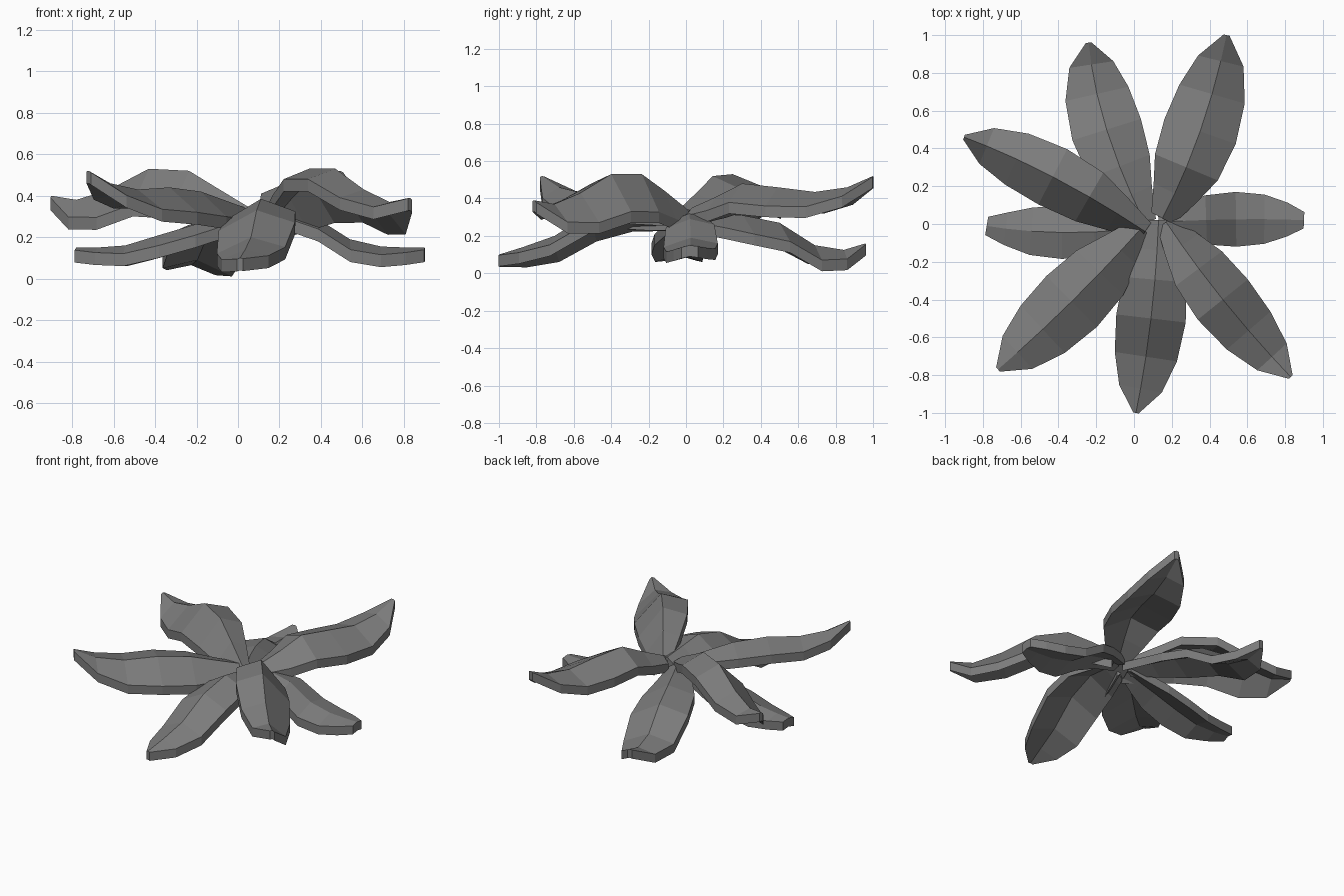
import bpy, bmesh
from mathutils import Vector

cube = bpy.data.objects.get("Cube")
if cube:
    bpy.data.objects.remove(cube, do_unlink=True)

grey = bpy.data.materials.new("leaf grey")
grey.use_nodes = True
colour = (0.2, 0.2, 0.2, 1)
grey.diffuse_color = colour
grey.node_tree.nodes["Principled BSDF"].inputs["Base Color"].default_value = colour

# Shared leaf outline: position along the leaf and relative half width
STATIONS = (0, .15, .3, .5, .7, .87, 1)
OUTLINE = (.33, .62, .9, 1, .9, .62)
THICKNESS = .06


def leaf(name, base, middle, tip, heights, half_width, blunt=.08, droop=(.08, .08)):
    """Thick ridged blade following a bent centre line, with drooping edges."""
    base, middle, tip = Vector(base), Vector(middle), Vector(tip)
    control = 2 * middle - (base + tip) / 2
    bm = bmesh.new()
    rings = []
    for t, height, width in zip(STATIONS, heights, OUTLINE + (blunt,)):
        centre = base * (1 - t) ** 2 + control * 2 * t * (1 - t) + tip * t * t
        along = ((control - base) * (1 - t) + (tip - control) * t).normalized()
        side = Vector((-along.y, along.x)) * half_width * width
        sag = width * (1.3 - .6 * t)
        top = [(centre + side, height - droop[0] * sag),
               (centre, height),
               (centre - side, height - droop[1] * sag)]
        ring = [bm.verts.new((p.x, p.y, z)) for p, z in top]
        ring += [bm.verts.new((p.x, p.y, z - THICKNESS)) for p, z in reversed(top)]
        rings.append(ring)
    # Skin between neighbouring cross-sections
    for a, b in zip(rings, rings[1:]):
        for i in range(len(a)):
            j = (i + 1) % len(a)
            bm.faces.new((a[i], a[j], b[j], b[i]))
    # Close both ends
    for ring in (rings[0], rings[-1]):
        bm.faces.new((ring[0], ring[1], ring[4], ring[5]))
        bm.faces.new((ring[1], ring[2], ring[3], ring[4]))
    bmesh.ops.recalc_face_normals(bm, faces=bm.faces)
    mesh = bpy.data.meshes.new(name)
    bm.to_mesh(mesh)
    bm.free()
    mesh.materials.append(grey)
    obj = bpy.data.objects.new(name, mesh)
    bpy.context.scene.collection.objects.link(obj)
    return obj


# Back leaves
leaf("back_right_leaf", (.06, .0), (-.145, .5), (-.24, .96),
     (.32, .32, .31, .27, .15, .125, .16), .19, droop=(.05, .1))
leaf("back_left_leaf", (.15, .03), (.35, .49), (.49, 1),
     (.35, .41, .48, .46, .435, .46, .52), .2, droop=(.07, .1))

# Short side leaves
leaf("left_leaf", (.13, .01), (.54, .025), (.9, .02),
     (.32, .32, .29, .19, .155, .15, .15), .145, blunt=.3, droop=(.03, .05))
leaf("right_leaf", (.05, -.02), (-.38, -.045), (-.78, -.01),
     (.32, .29, .26, .21, .16, .15, .15), .14, blunt=.35, droop=(.05, .05))

# Front leaves, the outer two rolled sideways
leaf("front_left_leaf", (.17, .01), (.47, -.4), (.83, -.81),
     (.34, .44, .53, .53, .43, .37, .39), .17, droop=(.2, .05))
leaf("front_leaf", (.13, .02), (.09, -.5), (.01, -1),
     (.34, .36, .385, .33, .2, .14, .1), .185, droop=(.06, .1))
leaf("front_right_leaf", (.04, -.02), (-.33, -.41), (-.72, -.77),
     (.34, .38, .42, .44, .43, .46, .52), .19, droop=(.12, .04))

# Raised leaf, its front edge rolled down
leaf("raised_right_leaf", (.06, -.04), (-.43, .25), (-.9, .46),
     (.34, .43, .52, .53, .43, .38, .4), .165, droop=(.17, .06))
